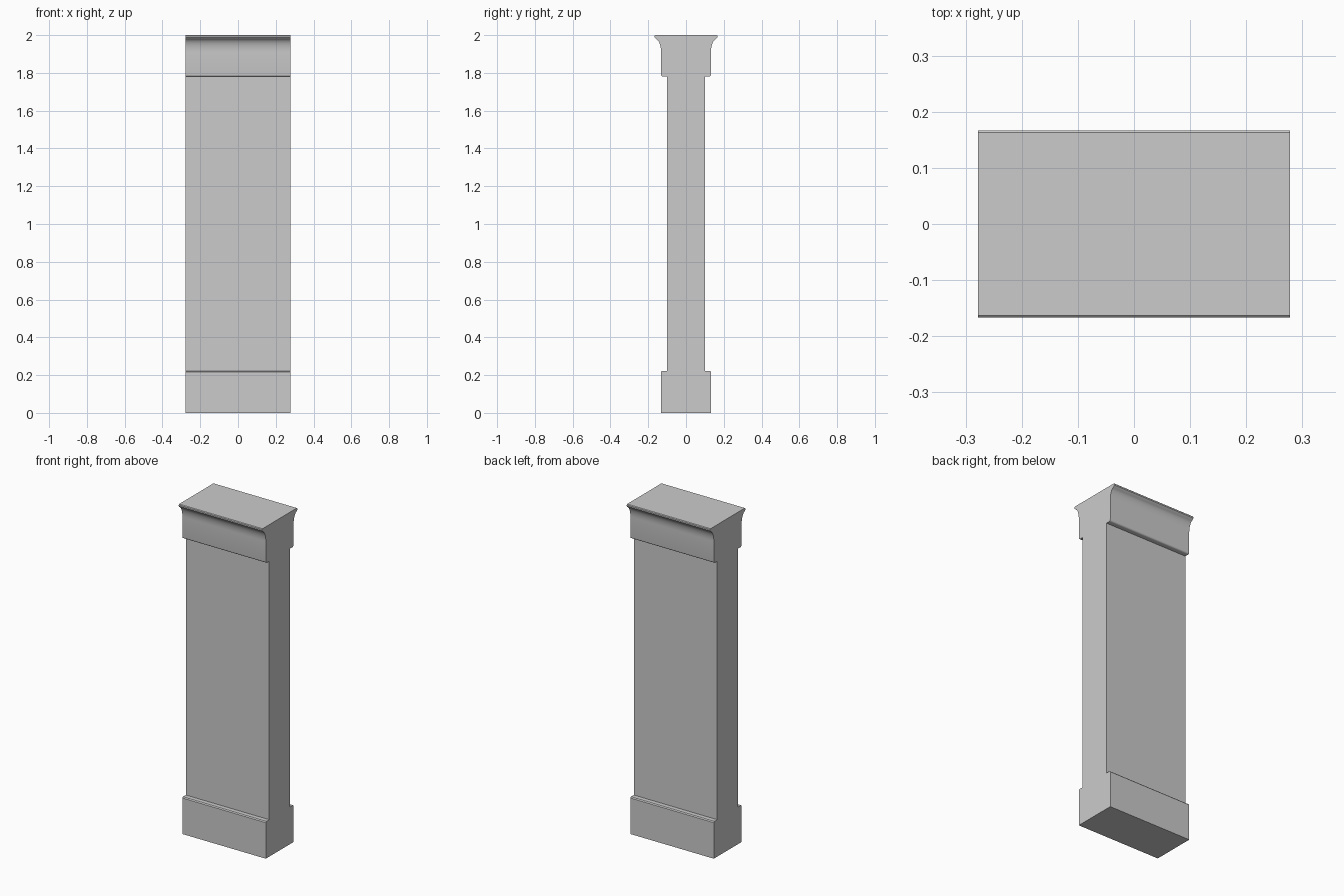
import bpy, bmesh, math

if "Cube" in bpy.data.objects:
    bpy.data.objects.remove(bpy.data.objects["Cube"])

HALF_WIDTH = 0.278


def arc(cy, cz, ry, rz, a0, a1, n):
    """Points along an elliptical arc, angles in degrees."""
    pts = []
    for i in range(n + 1):
        a = math.radians(a0 + (a1 - a0) * i / n)
        pts.append((cy + ry * math.cos(a), cz + rz * math.sin(a)))
    return pts


# Half profile (y, z) from the bottom up: plinth, shaft, capital, flared cove
half = [(0.132, 0.0), (0.132, 0.217), (0.127, 0.223), (0.1, 0.223), (0.1, 1.78)]
half += arc(0.122, 1.79, 0.01, 0.01, -90, 0, 4)       # rounded lower lip of capital
half += arc(0.164, 1.91, 0.032, 0.07, 180, 100, 8)    # cove flaring outward
half += [(0.167, 1.988), (0.167, 1.996), (0.163, 2.0)]  # top lip

# Mirror the half profile and extrude it across the width
profile = half + [(-y, z) for y, z in reversed(half)]
bm = bmesh.new()
face = bm.faces.new([bm.verts.new((-HALF_WIDTH, y, z)) for y, z in profile])
ext = bmesh.ops.extrude_face_region(bm, geom=[face])
verts = [g for g in ext["geom"] if isinstance(g, bmesh.types.BMVert)]
bmesh.ops.translate(bm, verts=verts, vec=(2 * HALF_WIDTH, 0, 0))
bmesh.ops.recalc_face_normals(bm, faces=bm.faces)

mesh = bpy.data.meshes.new("pillar")
bm.to_mesh(mesh)
bm.free()
pillar = bpy.data.objects.new("pillar", mesh)
bpy.context.collection.objects.link(pillar)

# Smooth the curved mouldings, keep the corners sharp
bpy.context.view_layer.objects.active = pillar
pillar.select_set(True)
bpy.ops.object.shade_smooth_by_angle(angle=math.radians(35))
